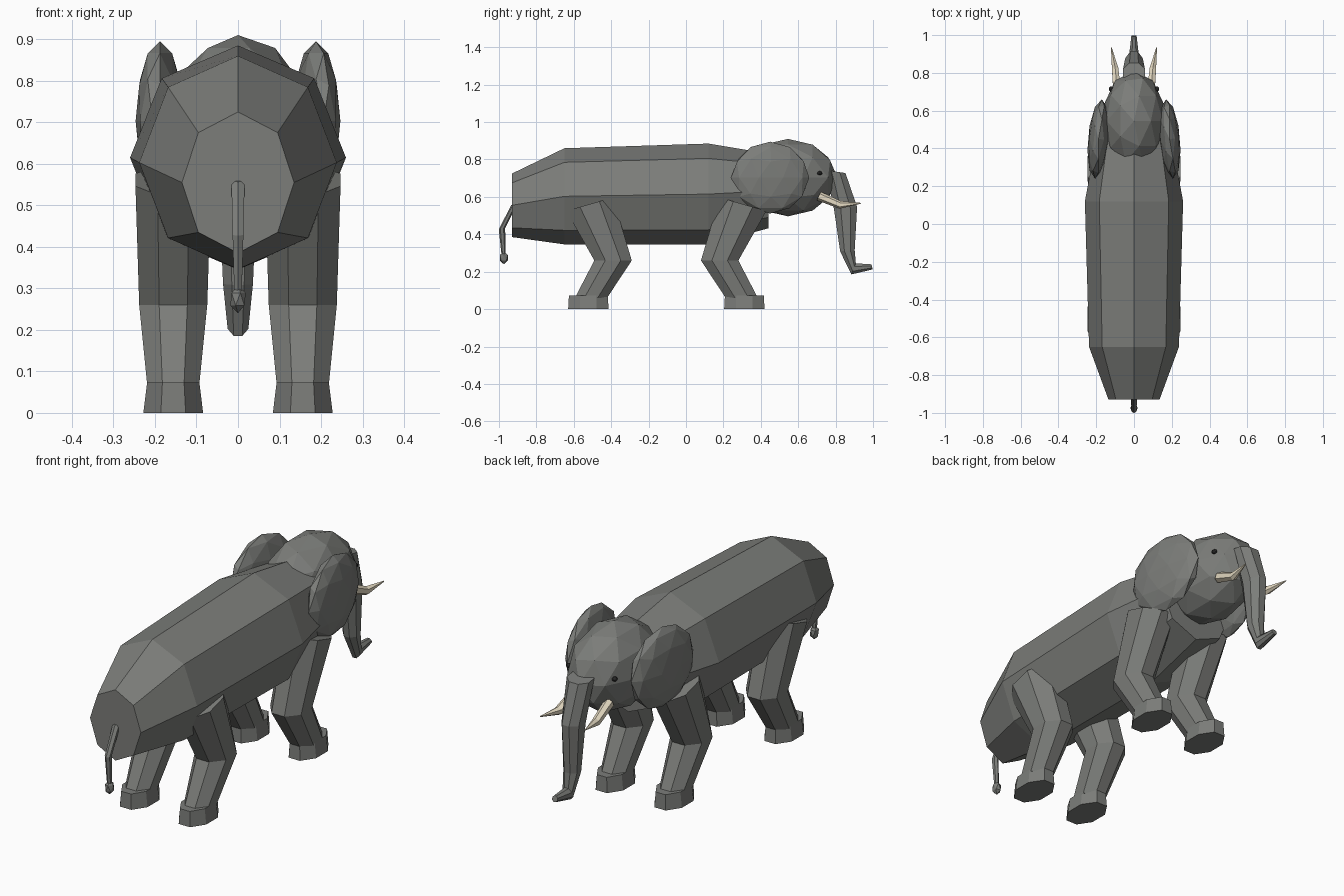
import bpy, bmesh, math
from mathutils import Matrix

if "Cube" in bpy.data.objects:
    bpy.data.objects.remove(bpy.data.objects["Cube"])


def material(name, rgb):
    m = bpy.data.materials.new(name)
    m.diffuse_color = (*rgb, 1)
    m.use_nodes = True
    m.node_tree.nodes["Principled BSDF"].inputs["Base Color"].default_value = m.diffuse_color
    return m


GREY = material("grey skin", (0.2, 0.205, 0.193))
IVORY = material("ivory", (0.78, 0.7, 0.54))
DARK = material("dark eye", (0.02, 0.02, 0.02))


def finish(name, bm, mat):
    bmesh.ops.recalc_face_normals(bm, faces=bm.faces)
    me = bpy.data.meshes.new(name)
    bm.to_mesh(me)
    bm.free()
    me.materials.append(mat)
    ob = bpy.data.objects.new(name, me)
    bpy.context.collection.objects.link(ob)
    return ob


def loft(name, rings, mat, sides=8, flat=True):
    """Skin rings of (x, y, z, half width, half depth, tilt about x in degrees)."""
    bm = bmesh.new()
    grow = 1 / math.cos(math.pi / sides) if flat else 1
    phase = math.pi / sides if flat else 0
    loops = []
    for x, y, z, rx, rd, tilt in rings:
        t = math.radians(tilt)
        loop = []
        for i in range(sides):
            a = phase + 2 * math.pi * i / sides
            d = rd * grow * math.sin(a)
            loop.append(bm.verts.new((x + rx * grow * math.cos(a),
                                      y + d * math.cos(t), z + d * math.sin(t))))
        loops.append(loop)
    for a, b in zip(loops, loops[1:]):
        for i in range(sides):
            j = (i + 1) % sides
            bm.faces.new((a[i], a[j], b[j], b[i]))
    bm.faces.new(loops[0])
    bm.faces.new(loops[-1])
    return finish(name, bm, mat)


def ball(name, loc, size, mat, subdiv=2, turn=0):
    bm = bmesh.new()
    mtx = (Matrix.Translation(loc) @ Matrix.Rotation(math.radians(turn), 4, 'Z')
           @ Matrix.Diagonal((*size, 1)))
    bmesh.ops.create_icosphere(bm, subdivisions=subdiv, radius=1, matrix=mtx)
    return finish(name, bm, mat)


# Body: octagonal barrel tapering to the rump and the neck
loft("body", [(0, -0.93, 0.555, 0.135, 0.17, 90),
              (0, -0.65, 0.603, 0.238, 0.257, 90),
              (0, 0.12, 0.615, 0.26, 0.27, 90),
              (0, 0.44, 0.632, 0.2, 0.2, 90)], GREY, flat=False)

# Head
ball("head", (0, 0.545, 0.703), (0.17, 0.265, 0.207), GREY)

# Trunk
loft("trunk", [(0, 0.80, 0.735, 0.058, 0.053, -8),
               (0, 0.853, 0.54, 0.046, 0.062, 6),
               (0, 0.863, 0.312, 0.036, 0.039, 5),
               (0, 0.896, 0.215, 0.025, 0.032, 68),
               (0, 0.995, 0.226, 0.014, 0.014, 105)], GREY)

# Legs: bent at the knee, front pair mirrors the back pair
LEG = [(-0.515, 0.561, 0.091, 0.13, 16), (-0.39, 0.26, 0.082, 0.1, 0),
       (-0.508, 0.06, 0.062, 0.086, 0)]
FOOT = [(-0.522, 0.073, 0.063, 0.104, 0), (-0.522, 0, 0.072, 0.108, 0)]
for side, s in (("left", -1), ("right", 1)):
    for end, f in (("back", 1), ("front", -1)):
        def place(part):
            return [(s * 0.156, y if f > 0 else -0.21 - y, z, rx, rd, f * t)
                    for y, z, rx, rd, t in part]
        loft(f"{end}_{side}_leg", place(LEG), GREY)
        loft(f"{end}_{side}_foot", place(FOOT), GREY)

    # Ears, tusks and eyes
    ball(f"{side}_ear", (s * 0.188, 0.45, 0.703), (0.056, 0.21, 0.192), GREY, turn=s * 5)
    loft(f"{side}_tusk", [(s * 0.09, 0.71, 0.605, 0.02, 0.022, 65),
                          (s * 0.1, 0.825, 0.557, 0.017, 0.018, 80),
                          (s * 0.12, 0.935, 0.566, 0.002, 0.002, 95)], IVORY, sides=6)
    ball(f"{side}_eye", (s * 0.122, 0.715, 0.727), (0.012, 0.014, 0.011), DARK)

# Tail with tuft
loft("tail", [(0, -0.915, 0.565, 0.016, 0.018, 25),
              (0, -0.984, 0.43, 0.013, 0.015, 10),
              (0, -0.975, 0.29, 0.009, 0.01, -5)], GREY, sides=6)
ball("tail_tuft", (0, -0.974, 0.274), (0.021, 0.025, 0.034), GREY, subdiv=1)
